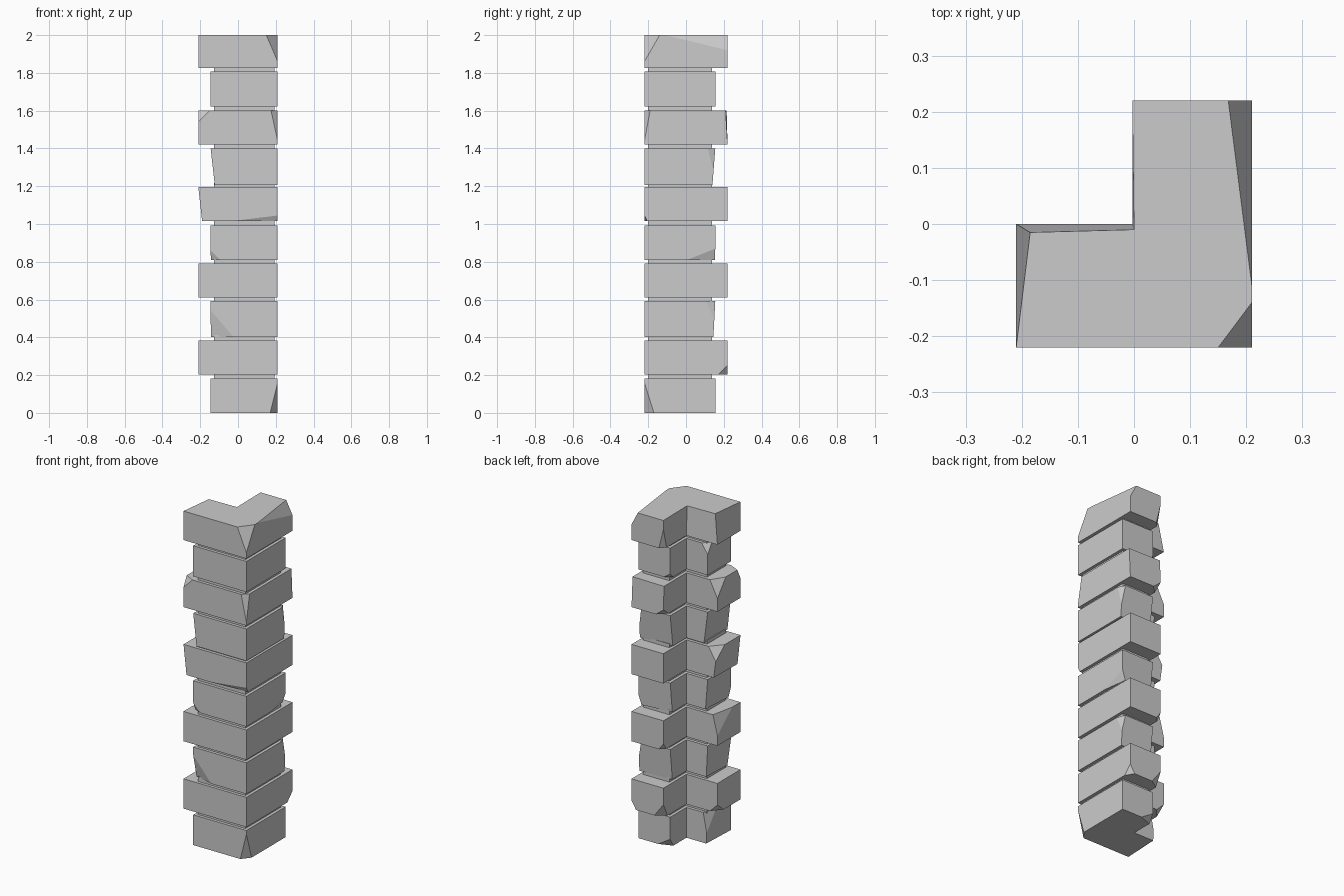
import bpy, bmesh
from mathutils import Vector

if "Cube" in bpy.data.objects:
    bpy.data.objects.remove(bpy.data.objects["Cube"])

CORNERS = "ABCDEF"  # front-left, front-right, back-right, back-inner, notch, left-inner


def l_outline(left, back, inset=0.0):
    i = inset
    return [(left + i, -0.22 + i), (0.21 - i, -0.22 + i), (0.21 - i, back - i),
            (-0.003 + i, back - i), (-0.003 + i, -i), (left + i, -i)]


def chip(bm, v, sizes):
    """Break a corner off, sizes = distance along the x, y and z edges."""
    for e in list(v.link_edges):
        d = e.other_vert(v).co - v.co
        axis = max(range(3), key=lambda k: abs(d[k]))
        bmesh.utils.edge_split(e, v, min(0.9, sizes[axis] / d.length))
    ends = {e.other_vert(v) for e in v.link_edges}
    for f in list(v.link_faces):
        a, b = [p for p in f.verts if p in ends]
        bmesh.utils.face_split(f, a, b)
    bmesh.ops.dissolve_verts(bm, verts=[v])


def l_block(name, outline, z0, z1, nudges=(), chips=()):
    bm = bmesh.new()
    rings = [[bm.verts.new((x, y, z)) for x, y in outline] for z in (z0, z1)]
    bm.faces.new(rings[0][::-1])
    bm.faces.new(rings[1])
    for i in range(6):
        j = (i + 1) % 6
        bm.faces.new((rings[0][i], rings[0][j], rings[1][j], rings[1][i]))

    def corner(key):
        return rings[int(key[1])][CORNERS.index(key[0])]
    for key, dx, dy in nudges:
        corner(key).co += Vector((dx, dy, 0))
    for key, *sizes in chips:
        chip(bm, corner(key), sizes)
    bmesh.ops.recalc_face_normals(bm, faces=bm.faces)
    mesh = bpy.data.meshes.new(name)
    bm.to_mesh(mesh)
    bm.free()
    bpy.context.collection.objects.link(bpy.data.objects.new(name, mesh))


# Heights of each stone, its leaning corners and its broken corners
stones = [
    (0.00, 0.183, [("F0", .01, 0)],
     [("B0", .04, .05, .16), ("D0", .08, .03, .05), ("F1", .03, .08, .12)]),
    (0.203, 0.383, [],
     [("C0", .03, .05, .05), ("D0", .06, .04, .08), ("F0", .05, .06, .05)]),
    (0.403, 0.592, [("F0", .01, 0), ("C0", 0, -.01), ("D0", 0, -.02)],
     [("A0", .12, .03, .14), ("C1", .02, .05, .1)]),
    (0.61, 0.79, [],
     [("F1", .03, .14, .12), ("D0", .03, .03, .04)]),
    (0.81, 0.993, [("D0", 0, -.02), ("F0", .015, 0)],
     [("C0", .02, .15, .06), ("A0", .05, .02, .05)]),
    (1.015, 1.195, [("A0", .02, 0), ("F0", .025, 0)],
     [("F1", .06, .07, .08), ("B0", .25, .015, .03)]),
    (1.207, 1.4, [("A0", .022, 0), ("F0", .025, 0), ("C0", 0, -.015), ("D0", 0, -.025)],
     [("C1", .02, .04, .12)]),
    (1.42, 1.6, [("C1", 0, -.01), ("D1", 0, -.005)],
     [("A1", .06, .03, .06), ("B1", .035, .03, .16), ("F1", .05, .08, .1),
      ("D0", .05, .05, .04)]),
    (1.623, 1.808, [],
     [("F1", .04, .04, .06), ("D0", .04, .03, .03)]),
    (1.825, 2.0, [("F1", .025, -.015), ("E1", .003, -.01)],
     [("C1", .042, .33, .08), ("B1", .06, .08, .14), ("D0", .03, .03, .12)]),
]
for n, (z0, z1, nudges, chips) in enumerate(stones):
    outline = l_outline(-0.21, 0.22) if n % 2 else l_outline(-0.145, 0.155)
    l_block(f"corner_stone_{n + 1}", outline, z0, z1, nudges, chips)

# Recessed mortar in each joint
for n in range(9):
    l_block(f"mortar_joint_{n + 1}", l_outline(-0.145, 0.155, 0.018),
            stones[n][1] - 0.01, stones[n + 1][0] + 0.01)
